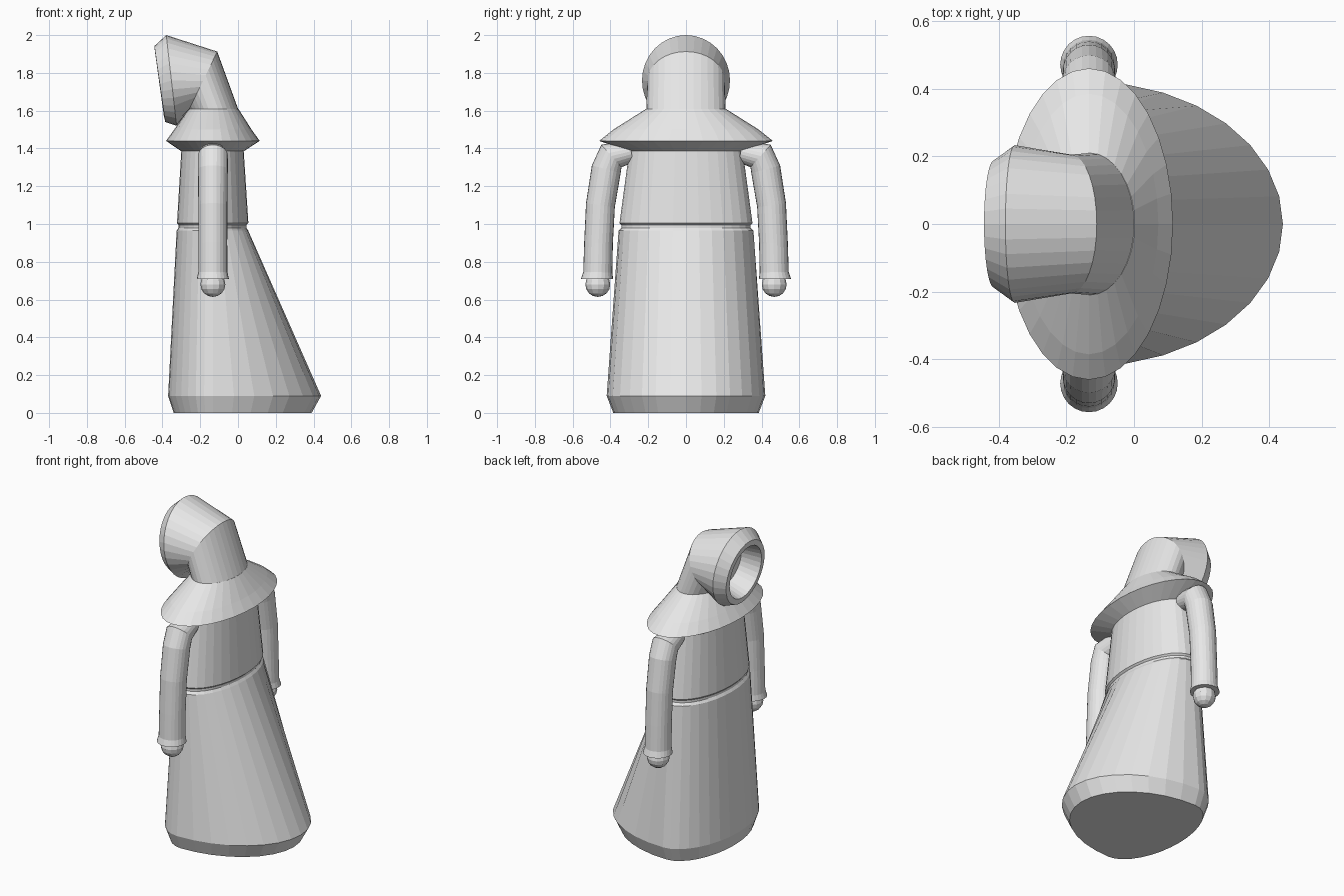
import bpy, bmesh, math
from mathutils import Vector

if "Cube" in bpy.data.objects:
    bpy.data.objects.remove(bpy.data.objects["Cube"])

mat = bpy.data.materials.new("light grey")
mat.diffuse_color = (0.8, 0.8, 0.8, 1)
mat.use_nodes = True
mat.node_tree.nodes["Principled BSDF"].inputs["Base Color"].default_value = mat.diffuse_color
CX = -0.133  # body axis


def finish(name, bm):
    bmesh.ops.recalc_face_normals(bm, faces=bm.faces[:])
    me = bpy.data.meshes.new(name)
    bm.to_mesh(me)
    bm.free()
    me.materials.append(mat)
    ob = bpy.data.objects.new(name, me)
    bpy.context.collection.objects.link(ob)
    return ob


def ring(c, u, v, front=1.0, n=32):
    """Ellipse about c with half axes u, v; the -u half is scaled by front."""
    c, u, v = Vector(c), Vector(u), Vector(v)
    pts = []
    for i in range(n):
        a = 2 * math.pi * i / n
        k = math.cos(a)
        pts.append(c + u * (k if k > 0 else k * front) + v * math.sin(a))
    return pts


def span(p, q, ry):
    """Tilted ring in the xz plane from point p to point q, half width ry."""
    p, q = Vector((p[0], 0, p[1])), Vector((q[0], 0, q[1]))
    return ring((p + q) / 2, (q - p) / 2, (0, ry, 0))


def flat(z, back, front, ry):
    return ring((CX, 0, z), (back, 0, 0), (0, ry, 0), front / back)


def loft(name, rings):
    bm = bmesh.new()
    rows = [[bm.verts.new(p) for p in r] for r in rings]
    n = len(rows[0])
    for a, b in zip(rows, rows[1:]):
        for i in range(n):
            j = (i + 1) % n
            bm.faces.new((a[i], a[j], b[j], b[i]))
    bm.faces.new(rows[0])
    bm.faces.new(rows[-1])
    return finish(name, bm)


# Robe: trailing hem, skirt, waist groove and bodice
loft("robe", [
    flat(0, 0.523, 0.207, 0.385), flat(0.09, 0.573, 0.237, 0.42),
    flat(0.965, 0.187, 0.192, 0.357), flat(0.98, 0.177, 0.182, 0.342),
    flat(0.995, 0.177, 0.182, 0.342), flat(1.005, 0.188, 0.19, 0.352),
    flat(1.39, 0.163, 0.167, 0.30)])

# Shoulder cape
loft("cape", [
    flat(1.385, 0.163, 0.167, 0.30), flat(1.44, 0.248, 0.248, 0.46),
    flat(1.50, 0.205, 0.205, 0.385), flat(1.61, 0.135, 0.128, 0.21)])

# Hood: neck, elbow, wide mouth, rim and hollow inside
loft("hood", [
    span((-0.26, 1.605), (0.002, 1.605), 0.21),
    span((-0.262, 1.60), (-0.11, 1.913), 0.205),
    span((-0.325, 1.52), (-0.38, 2.0), 0.233),
    span((-0.385, 1.54), (-0.443, 1.942), 0.188),
    span((-0.393, 1.575), (-0.439, 1.907), 0.155),
    span((-0.27, 1.62), (-0.31, 1.89), 0.135)])

# Sleeves and hands: path as (y, z, direction angle below horizontal, radius)
path = [(0.29, 1.385, 10, 0.06), (0.395, 1.36, 42, 0.08), (0.422, 1.29, 75, 0.079),
        (0.453, 1.10, 82, 0.077), (0.463, 0.90, 87, 0.076),
        (0.467, 0.745, 89, 0.077), (0.471, 0.71, 90, 0.085)]
for side, s in (("left", -1), ("right", 1)):
    rings = []
    for y, z, deg, r in path:
        a = math.radians(deg)
        rings.append(ring((CX, s * y, z), (r, 0, 0),
                          (0, s * r * math.sin(a), r * math.cos(a)), n=24))
    loft(side + "_sleeve", rings)
    bm = bmesh.new()
    bmesh.ops.create_uvsphere(bm, u_segments=12, v_segments=8, radius=0.066)
    bmesh.ops.translate(bm, verts=bm.verts[:], vec=(CX, s * 0.467, 0.68))
    finish(side + "_hand", bm)
